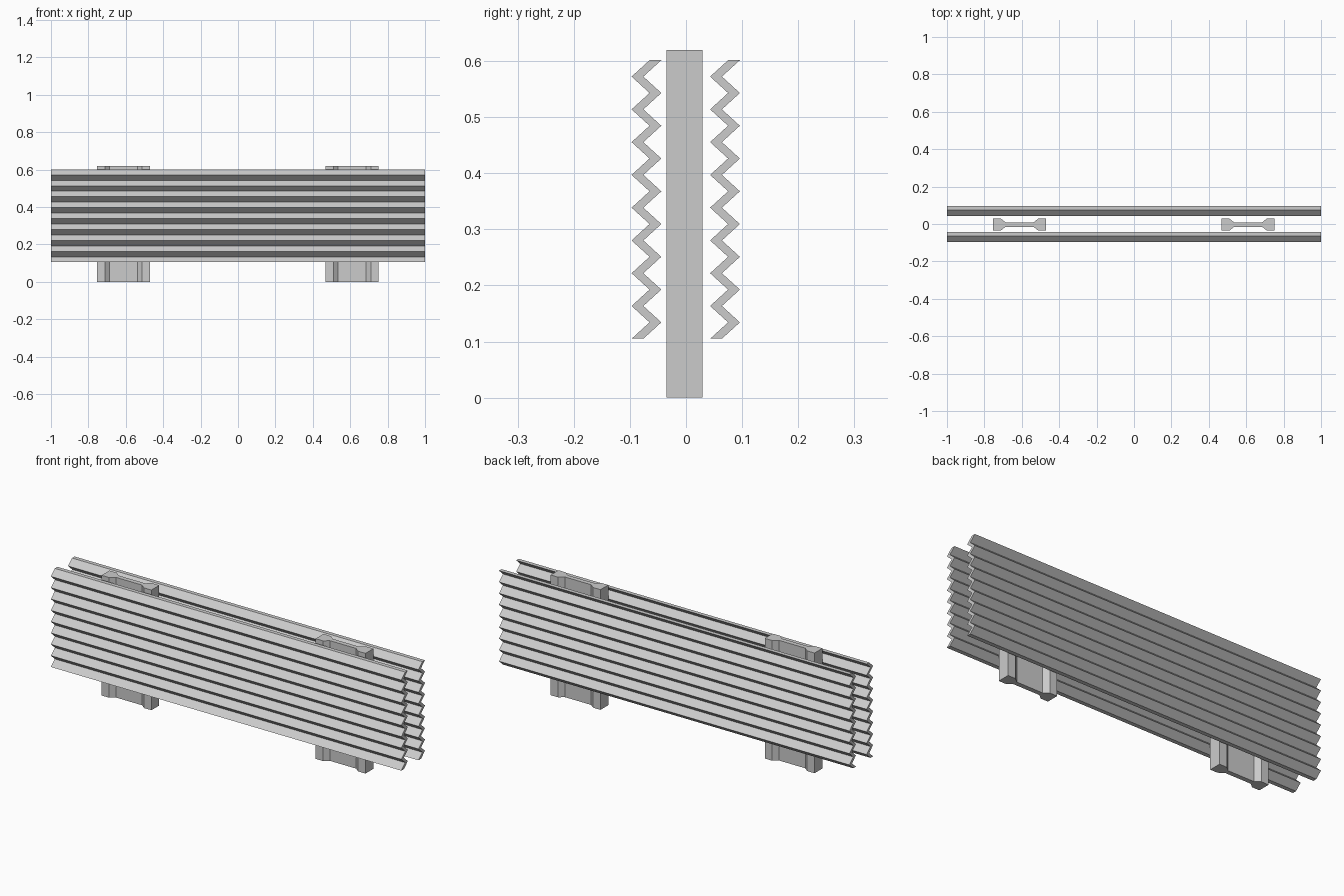
import bpy
import bmesh
from mathutils import Vector

cube = bpy.data.objects.get("Cube")
if cube:
    bpy.data.objects.remove(cube, do_unlink=True)

grey = bpy.data.materials.new("light_grey")
grey.use_nodes = True
colour = (0.6, 0.6, 0.6, 1)
grey.diffuse_color = colour
grey.node_tree.nodes["Principled BSDF"].inputs["Base Color"].default_value = colour


def prism(name, outline, direction):
    """Extrude a closed outline of 3D points along a direction."""
    bm = bmesh.new()
    face = bm.faces.new([bm.verts.new(p) for p in outline])
    result = bmesh.ops.extrude_face_region(bm, geom=[face])
    moved = [v for v in result["geom"] if isinstance(v, bmesh.types.BMVert)]
    bmesh.ops.translate(bm, verts=moved, vec=Vector(direction))
    bmesh.ops.recalc_face_normals(bm, faces=bm.faces)
    mesh = bpy.data.meshes.new(name)
    bm.to_mesh(mesh)
    bm.free()
    mesh.materials.append(grey)
    obj = bpy.data.objects.new(name, mesh)
    bpy.context.collection.objects.link(obj)
    return obj


# Corrugated panels: one zigzag profile run along the length
BOTTOM, STEP, FOLDS = 0.105, 0.0292, 18


def corrugated_panel(name, y):
    outer = [(-1, y + 0.032 * (i % 2), BOTTOM + i * STEP) for i in range(FOLDS)]
    inner = [(px, py + 0.021, pz) for px, py, pz in reversed(outer)]
    return prism(name, outer + inner, (2, 0, 0))


corrugated_panel("front_panel", -0.097)
corrugated_panel("back_panel", 0.043)

# Posts: thick flanges tapering to a thin web
HALF_FLANGE, HALF_WEB, POST_Y = 0.032, 0.012, -0.003
half = [(-0.142, HALF_FLANGE), (-0.1, HALF_FLANGE), (-0.075, HALF_WEB),
        (0.075, HALF_WEB), (0.1, HALF_FLANGE), (0.142, HALF_FLANGE)]


def post(name, x):
    section = half + [(px, -py) for px, py in reversed(half)]
    return prism(name, [(x + px, POST_Y + py, 0) for px, py in section], (0, 0, 0.62))


post("right_post", -0.612)
post("left_post", 0.61)
